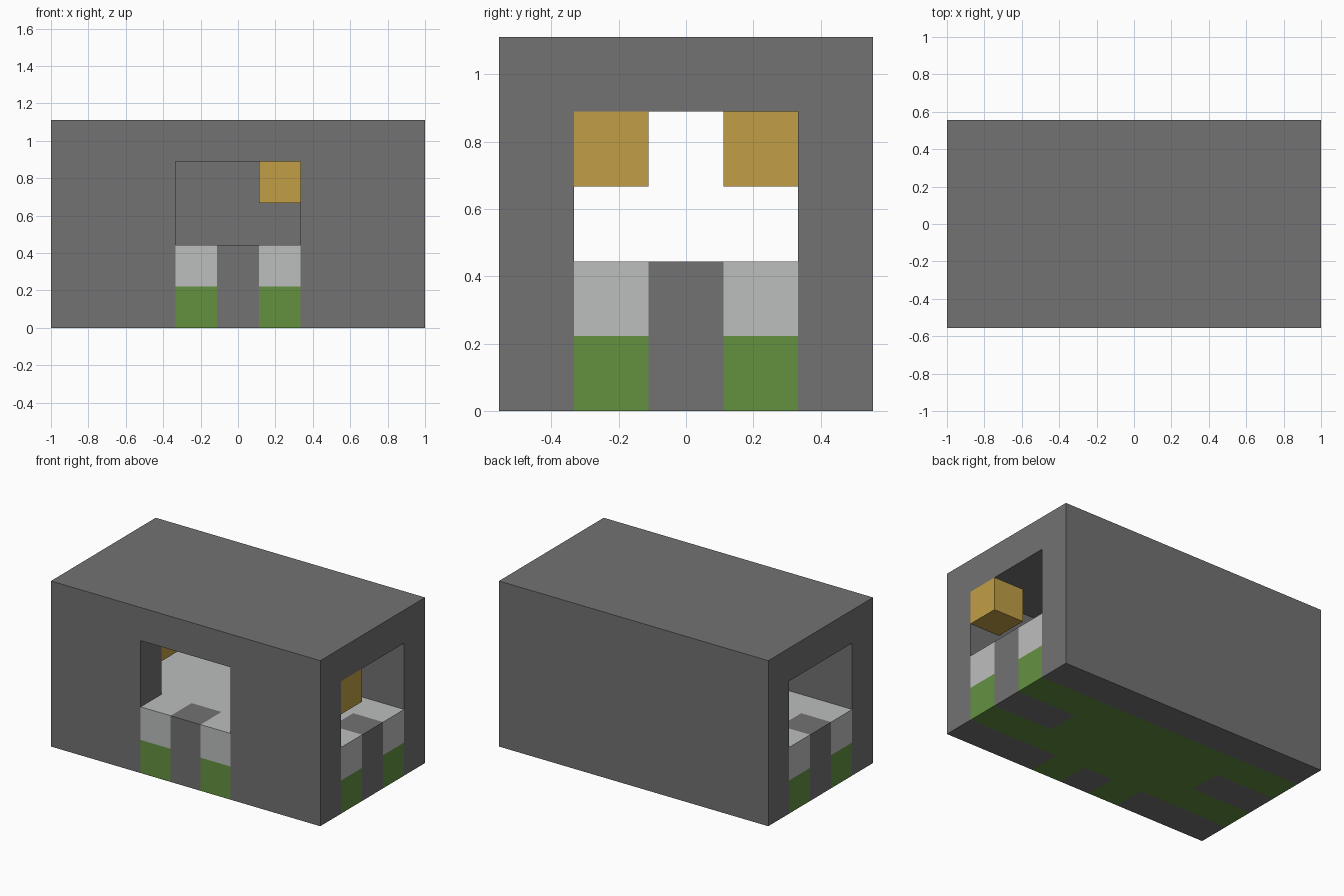
import bpy
import bmesh
from mathutils import Matrix, Vector

cube = bpy.data.objects.get("Cube")
if cube:
    bpy.data.objects.remove(cube, do_unlink=True)

U = 2 / 9  # one building block


def srgb(r, g, b):
    lin = [c / 12.92 if c <= 0.04045 else ((c + 0.055) / 1.055) ** 2.4
           for c in (r / 255, g / 255, b / 255)]
    return (*lin, 1)


def material(name, color):
    mat = bpy.data.materials.new(name)
    mat.use_nodes = True
    mat.diffuse_color = color
    mat.node_tree.nodes["Principled BSDF"].inputs["Base Color"].default_value = color
    return mat


stone = material("stone grey", srgb(114, 114, 114))
pale = material("pale stone", srgb(188, 190, 189))
grass = material("grass green", srgb(99, 145, 64))
amber = material("lamp amber", srgb(193, 159, 70))


def blocks(name, boxes, mat):
    """One object from boxes given as x, y and z ranges in block units."""
    bm = bmesh.new()
    for ranges in boxes:
        lo = Vector(min(r) for r in ranges) * U
        hi = Vector(max(r) for r in ranges) * U
        place = Matrix.Translation((lo + hi) / 2) @ Matrix.Diagonal((*(hi - lo), 1))
        bmesh.ops.create_cube(bm, size=1, matrix=place)
    mesh = bpy.data.meshes.new(name)
    bm.to_mesh(mesh)
    bm.free()
    mesh.materials.append(mat)
    obj = bpy.data.objects.new(name, mesh)
    bpy.context.collection.objects.link(obj)
    return obj


END, SIDE, DOOR, STEP = 4.5, 2.5, 1.5, 0.5
SIGNS = (-1, 1)


def floor_layer(name, z, sill, mat):
    """Floor with notches at both ends and the front, filled by stone sills."""
    inner = END - sill
    floor = [((-inner, inner), (-DOOR, DOOR), z)]
    floor += [((s * inner, s * END), (t * STEP, t * DOOR), z)
              for s in SIGNS for t in SIGNS]
    floor += [((s * STEP, s * DOOR), (-SIDE, -DOOR), z) for s in SIGNS]
    blocks(name, floor, mat)
    sills = [((s * inner, s * END), (-STEP, STEP), z) for s in SIGNS]
    sills.append(((-STEP, STEP), (-SIDE, -DOOR), z))
    blocks(name + "_sills", sills, stone)


# Two floor layers
floor_layer("lower_floor", (0, 1), 2, grass)
floor_layer("upper_floor", (1, 2), 1, pale)

# Walls and roof around the open passage
blocks("back_wall", [((-END, END), (DOOR, SIDE), (0, 4))], stone)
blocks("front_walls", [((s * DOOR, s * END), (-SIDE, -DOOR), (0, 4)) for s in SIGNS], stone)
blocks("roof", [((-END, END), (-SIDE, SIDE), (4, 5))], stone)

# Lamps hung from the ceiling on alternating sides
for name, x, y in (("end_lamp", 4, -1), ("back_lamp", 1, 1), ("front_lamp", -2, -1)):
    blocks(name, [((x - 0.5, x + 0.5), (y - 0.5, y + 0.5), (3, 4))], amber)
